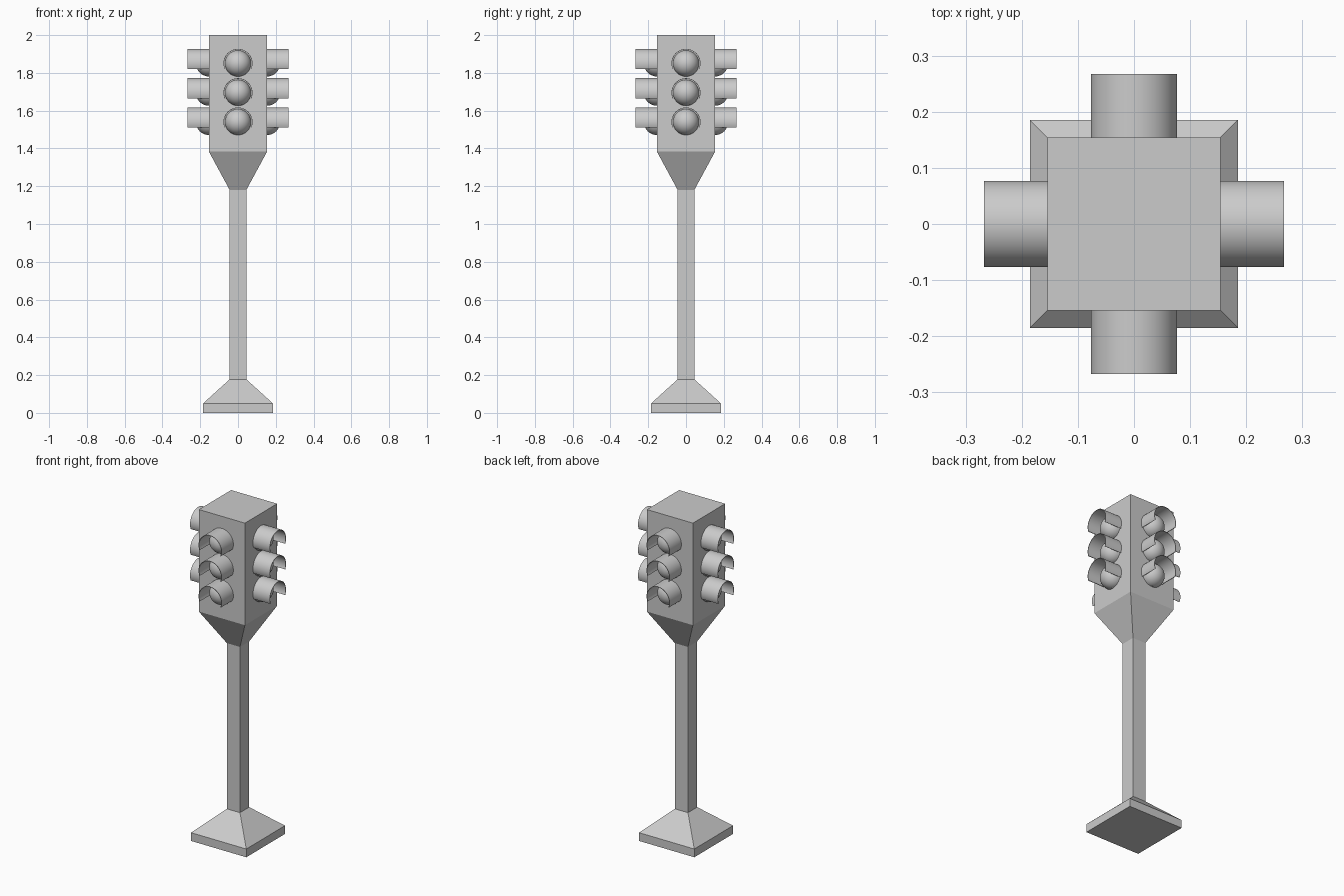
import bpy, bmesh, math
from mathutils import Matrix, Vector

if "Cube" in bpy.data.objects:
    bpy.data.objects.remove(bpy.data.objects["Cube"])

HALF = 0.154            # half width of the lamp housing
LAMP_Z = (1.54, 1.695, 1.85)
VISOR_R, LENS_R = 0.077, 0.069
REACH = 0.267           # how far the visors stick out from the axis


def finish(name, bm, smooth=False):
    me = bpy.data.meshes.new(name)
    bm.to_mesh(me)
    bm.free()
    for p in me.polygons:
        p.use_smooth = smooth
    ob = bpy.data.objects.new(name, me)
    bpy.context.collection.objects.link(ob)
    return ob


def square_loft(name, rings):
    """Closed solid through square sections given as (half width, z)."""
    bm = bmesh.new()
    loops = [[bm.verts.new((sx * h, sy * h, z))
              for sx, sy in ((-1, -1), (1, -1), (1, 1), (-1, 1))] for h, z in rings]
    bm.faces.new(loops[0][::-1])
    bm.faces.new(loops[-1])
    for a, b in zip(loops, loops[1:]):
        for i in range(4):
            j = (i + 1) % 4
            bm.faces.new((a[i], a[j], b[j], b[i]))
    return finish(name, bm)


def lens(name, matrix):
    """Half sphere bulging towards local -y."""
    bm = bmesh.new()
    bmesh.ops.create_uvsphere(bm, u_segments=32, v_segments=16, radius=LENS_R)
    geom = bm.verts[:] + bm.edges[:] + bm.faces[:]
    bmesh.ops.bisect_plane(bm, geom=geom, plane_co=(0, 0, 0),
                           plane_no=(0, 1, 0), clear_outer=True)
    finish(name, bm, True).matrix_world = matrix


def visor(name, matrix):
    """Thin hood, open at the bottom, running out along local -y."""
    bm = bmesh.new()
    n, dip = 32, math.asin(0.03 / VISOR_R)
    rows = []
    for i in range(n + 1):
        a = -dip + (math.pi + 2 * dip) * i / n
        x, z = VISOR_R * math.cos(a), VISOR_R * math.sin(a)
        rows.append([bm.verts.new((x, y, z)) for y in (0, HALF - REACH)])
    for a, b in zip(rows, rows[1:]):
        bm.faces.new((a[0], a[1], b[1], b[0]))
    bmesh.ops.recalc_face_normals(bm, faces=bm.faces[:])
    # make normals point away from the hood axis so the wall grows inwards
    bm.normal_update()
    f = bm.faces[:][0]
    c = f.calc_center_median()
    if f.normal.dot(Vector((c.x, 0, c.z))) < 0:
        bmesh.ops.reverse_faces(bm, faces=bm.faces[:])
    ob = finish(name, bm, True)
    ob.matrix_world = matrix
    wall = ob.modifiers.new("wall", 'SOLIDIFY')
    wall.thickness = 0.003
    wall.offset = -1
    split = ob.modifiers.new("sharp_rims", 'EDGE_SPLIT')
    split.split_angle = math.radians(40)


# Foot, pole and housing
square_loft("foot", [(0.185, 0), (0.185, 0.05), (0.044, 0.178)])
square_loft("pole", [(0.044, 0.178), (0.044, 1.18)])
square_loft("lamp_housing", [(0.044, 1.18), (HALF, 1.383), (HALF, 2.0)])

# Three hooded lamps on each of the four sides
for k, side in enumerate(("front", "right", "back", "left")):
    turn = Matrix.Rotation(k * math.pi / 2, 4, 'Z')
    for level, z in zip(("lower", "middle", "upper"), LAMP_Z):
        m = turn @ Matrix.Translation((0, -HALF, z))
        lens(f"{side}_{level}_lens", m)
        visor(f"{side}_{level}_visor", m)
